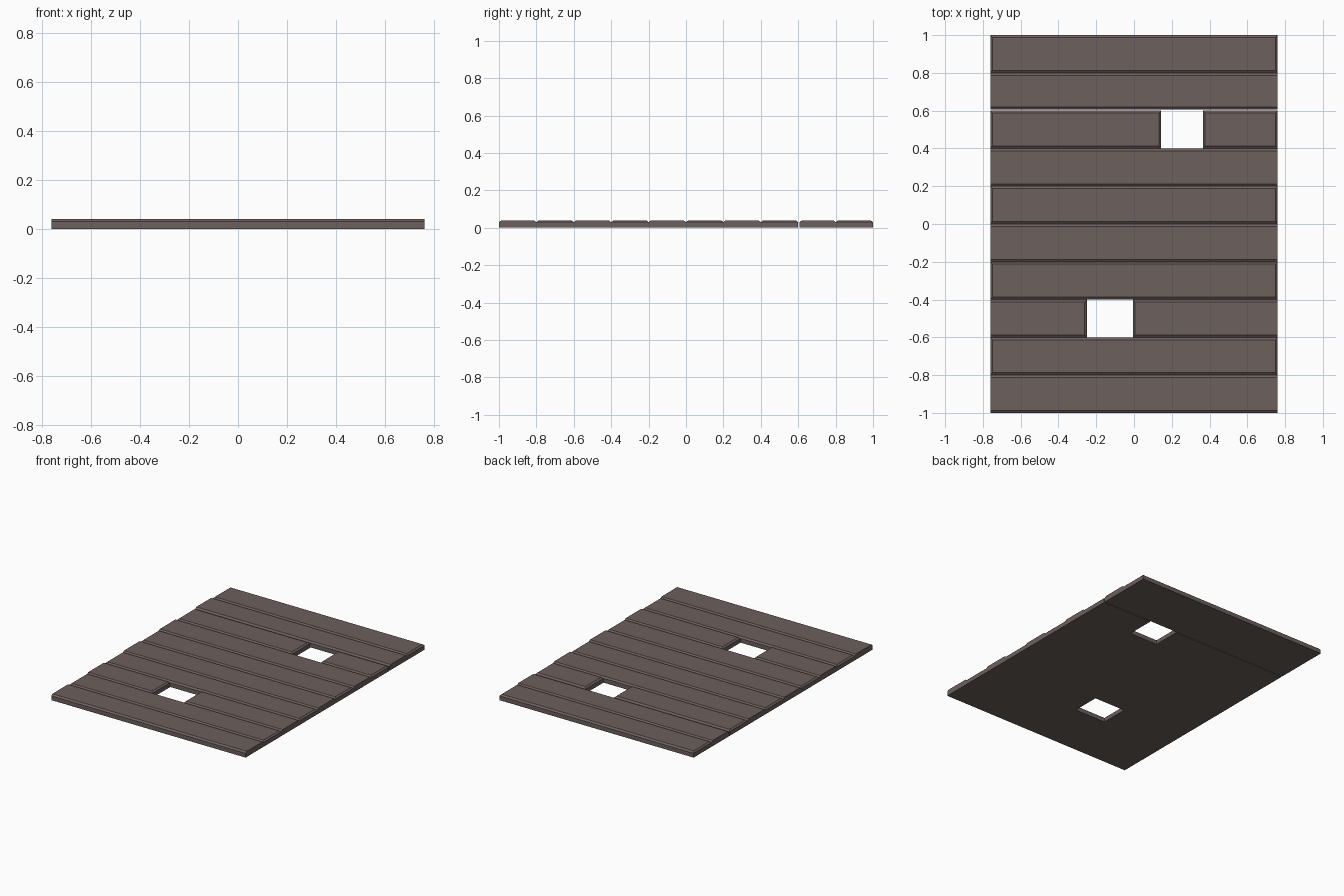
import bpy, bmesh

if "Cube" in bpy.data.objects:
    bpy.data.objects.remove(bpy.data.objects["Cube"])

HALF_X, PITCH, HEIGHT = 0.76, 0.2, 0.04
BEVEL, SHOULDER = 0.013, 0.03

wood = bpy.data.materials.new("dark_wood")
wood.diffuse_color = (0.15, 0.115, 0.107, 1)
wood.use_nodes = True
wood.node_tree.nodes["Principled BSDF"].inputs["Base Color"].default_value = wood.diffuse_color


def plank(name, x0, x1, y0, y1, left=0.0, right=0.0):
    """Board with chamfered long top edges and optional chamfered ends."""
    bm = bmesh.new()
    rings = []
    for z, l, r, b in ((0, 0, 0, 0), (SHOULDER, 0, 0, 0), (HEIGHT, left, right, BEVEL)):
        rings.append([bm.verts.new((x, y, z)) for x, y in (
            (x0 + l, y0 + b), (x1 - r, y0 + b), (x1 - r, y1 - b), (x0 + l, y1 - b))])
    bm.faces.new(rings[0][::-1])
    bm.faces.new(rings[-1])
    for lo, hi in zip(rings, rings[1:]):
        for i in range(4):
            j = (i + 1) % 4
            bm.faces.new((lo[i], lo[j], hi[j], hi[i]))
    mesh = bpy.data.meshes.new(name)
    bm.to_mesh(mesh)
    bm.free()
    mesh.materials.append(wood)
    bpy.context.collection.objects.link(bpy.data.objects.new(name, mesh))


# Missing sections: row index -> x range of the hole
holes = {2: (0.143, 0.365), 7: (-0.25, -0.006)}
end_bevel_rows = {0, 2, 4, 6, 8}

# Ten rows of boards from back to front
for row in range(10):
    y1 = 1 - row * PITCH
    y0 = y1 - PITCH + (0.007 if row == 1 else 0)  # narrow seam below second row
    end = 0.01 if row in end_bevel_rows else 0.0
    if row in holes:
        a, b = holes[row]
        plank(f"plank_{row + 1}_left", -HALF_X, a, y0, y1, end, 0.011)
        plank(f"plank_{row + 1}_right", b, HALF_X, y0, y1, 0.011, end)
    else:
        plank(f"plank_{row + 1}", -HALF_X, HALF_X, y0, y1, end, end)
